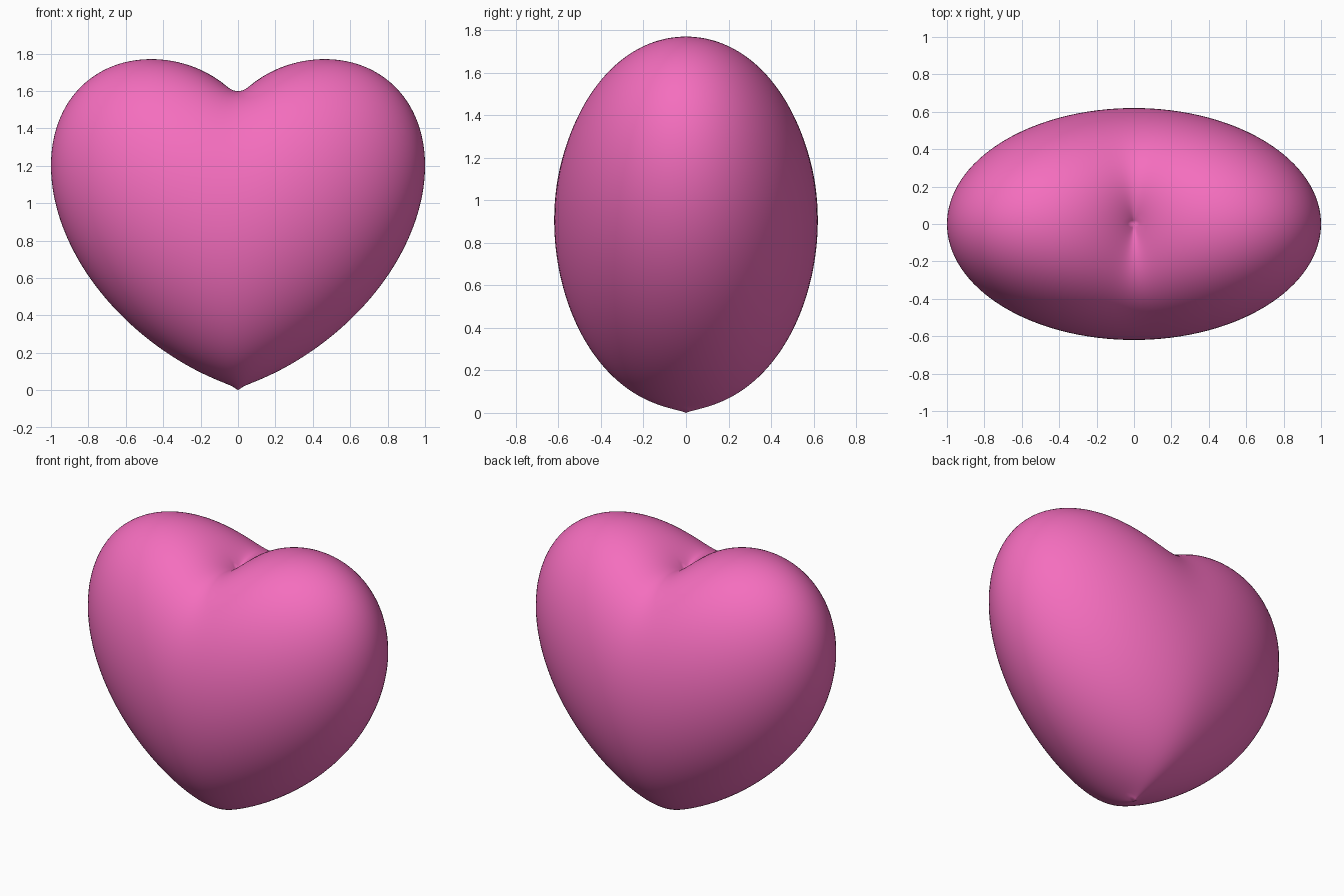
import bpy
import math

if "Cube" in bpy.data.objects:
    bpy.data.objects.remove(bpy.data.objects["Cube"])

DEPTH = 0.62  # half thickness front to back

# Heart body: a sphere whose middle line lifts away from the centre
bpy.ops.mesh.primitive_uv_sphere_add(segments=128, ring_count=96, radius=1)
heart = bpy.context.object
heart.name = "heart"

for v in heart.data.vertices:
    x, y, side = v.co.x, v.co.y * DEPTH, v.co.z
    rho = min(1.0, math.hypot(v.co.x, v.co.y))
    u = math.sqrt(x * x + 0.11 * y * y)      # cleft fades out towards front and back
    middle = 0.7775 + 0.4225 * u ** 0.75
    half = (0.84 - 0.0625 * math.exp(-6 * u)) * math.sqrt(max(0.0, 1 - rho ** 2.2))
    if abs(side) < 1e-4:
        half = 0.0
    v.co = (x, y, middle + math.copysign(half, side))

# Sit the tip on the ground
low = min(v.co.z for v in heart.data.vertices)
for v in heart.data.vertices:
    v.co.z -= low

bpy.ops.object.shade_smooth()

# Pink finish
pink = bpy.data.materials.new("pink")
pink.diffuse_color = (0.91, 0.155, 0.515, 1)
pink.use_nodes = True
pink.node_tree.nodes["Principled BSDF"].inputs["Base Color"].default_value = pink.diffuse_color
heart.data.materials.append(pink)
